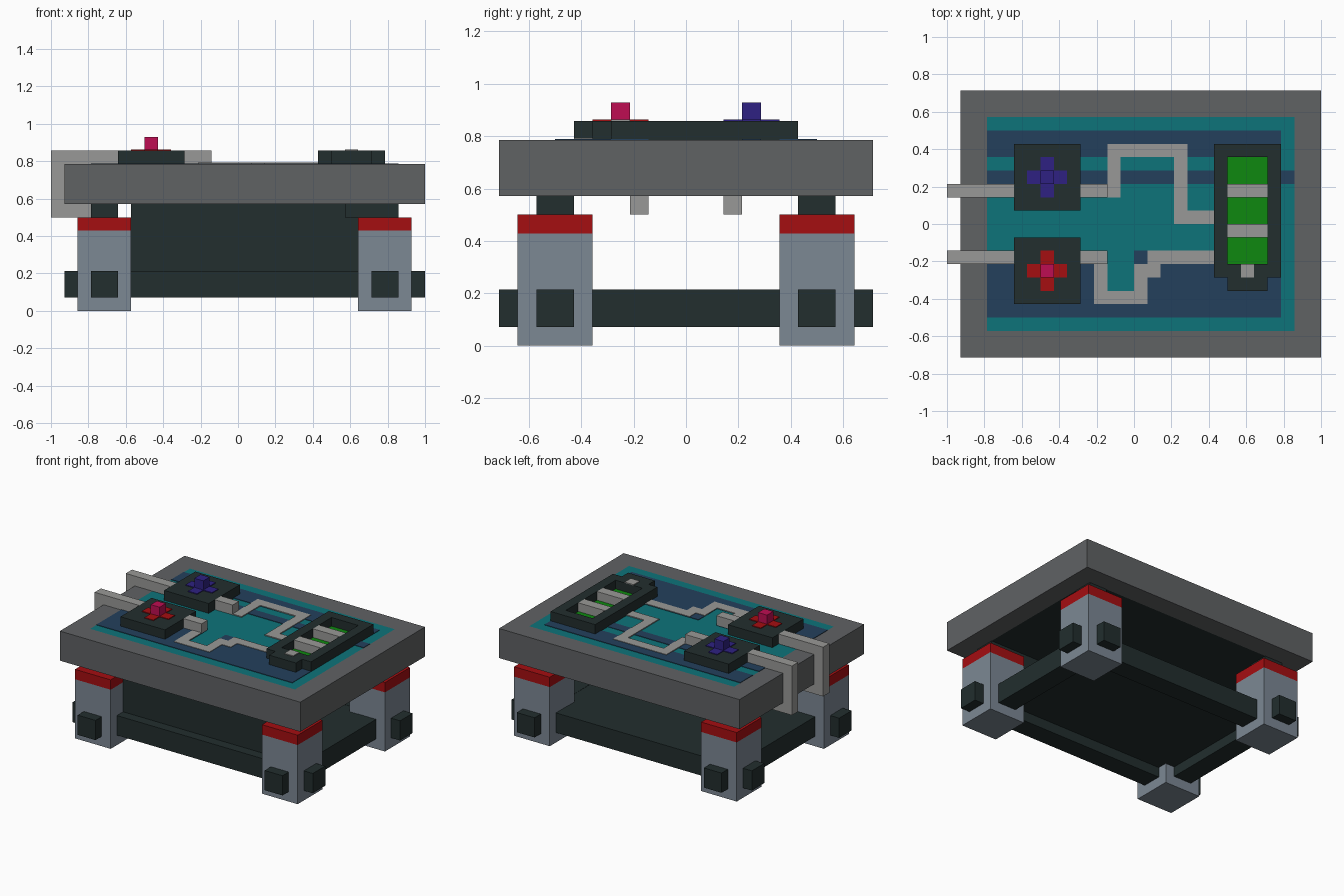
import bpy, bmesh

if "Cube" in bpy.data.objects:
    bpy.data.objects.remove(bpy.data.objects["Cube"])

U = 1 / 14  # modelling grid step


def linear(c):
    c /= 255
    return c / 12.92 if c <= 0.04045 else ((c + 0.055) / 1.055) ** 2.4


def material(name, r, g, b):
    m = bpy.data.materials.new(name)
    m.use_nodes = True
    col = (linear(r), linear(g), linear(b), 1)
    m.diffuse_color = col
    m.node_tree.nodes["Principled BSDF"].inputs["Base Color"].default_value = col
    return m


GREY = material("frame grey", 96, 98, 100)
STEEL = material("steel blue grey", 124, 136, 148)
SILVER = material("light grey", 153, 153, 151)
DARK = material("dark slate", 34, 46, 46)
RED = material("red", 165, 14, 17)
TEAL = material("teal", 13, 116, 122)
NAVY = material("navy", 36, 64, 92)
GREEN = material("green", 14, 136, 16)
INDIGO = material("indigo", 46, 33, 130)
PINK = material("magenta", 190, 13, 82)


def boxes(name, mat, *spans):
    """One object from boxes given as x0, x1, y0, y1, z0, z1 in grid steps."""
    bm = bmesh.new()
    for x0, x1, y0, y1, z0, z1 in spans:
        vs = bmesh.ops.create_cube(bm, size=1)["verts"]
        for v in vs:
            v.co = ((x1 if v.co.x > 0 else x0) * U,
                    (y1 if v.co.y > 0 else y0) * U,
                    (z1 if v.co.z > 0 else z0) * U)
    me = bpy.data.meshes.new(name)
    bm.to_mesh(me)
    bm.free()
    me.materials.append(mat)
    ob = bpy.data.objects.new(name, me)
    bpy.context.collection.objects.link(ob)
    return ob


def plates(name, mat, z, t, *rects):
    """Thin painted rectangles x0, x1, y0, y1 lying on height z."""
    return boxes(name, mat, *[(*r, z, z + t) for r in rects])


# Legs with red bands, necks and pegs
for sx, x in (("right", -12), ("left", 9)):
    for sy, s in (("front", -1), ("back", 1)):
        tag = f"{sy}_{sx}"
        y0, y1 = sorted((5 * s, 9 * s))
        n0, n1 = sorted((6 * s, 8 * s))
        p0, p1 = sorted((9 * s, 10 * s))
        boxes(tag + "_leg", STEEL, (x, x + 4, y0, y1, 0, 6))
        boxes(tag + "_leg_band", RED, (x, x + 4, y0, y1, 6, 7))
        nx = 8 if tag == "front_left" else x + 1
        boxes(tag + "_neck", DARK, (nx, x + 3, n0, n1, 7, 8))
        ox = x - 1 if x < 0 else x + 4
        boxes(tag + "_pegs", DARK, (x + 1, x + 3, p0, p1, 1, 3),
              (ox, ox + 1, n0, n1, 1, 3))

# Lower rails, shelf and front panel
for tag, s in (("front", -1), ("back", 1)):
    y0, y1 = sorted((6 * s, 8 * s))
    boxes(tag + "_rail", DARK, (-8, 9, y0, y1, 1, 3))
for tag, x in (("right", -11), ("left", 10)):
    boxes(tag + "_rail", DARK, (x, x + 2, -5, 5, 1, 3))
boxes("shelf", DARK, (-9, 10, -6, 6, 2, 2.98))
boxes("front_panel", DARK, (-8, 9, -7, -6, 3, 8))

# Table top: frame, dark underside, circuit board
boxes("table_frame", GREY, (-13, 14, -10, -8, 8, 11), (-13, 14, 8, 10, 8, 11),
      (-13, -11, -8, 8, 8, 11), (12, 14, -8, 8, 8, 11))
boxes("table_underside", DARK, (-11, 12, -8, 8, 8.02, 10))
boxes("circuit_board", TEAL, (-11, 12, -8, 8, 10, 11))
plates("navy_areas", NAVY, 11, 0.05, (-11, 11, 5, 7), (-11, 12, 3, 4),
       (-11, 11, -7, -5), (-11, -2, -5, -2), (0, 11, -5, -2))

# Printed traces
plates("back_trace", SILVER, 11, 0.1, (-4, -1, 2, 3), (-2, -1, 3, 5),
       (-2, 4, 5, 6), (3, 4, 1, 5), (3, 6, 0, 1))
plates("front_trace", SILVER, 11, 0.1, (-4, -2, -3, -2), (-3, -2, -5, -3),
       (-3, 1, -6, -5), (0, 1, -5, -4), (0, 2, -4, -3), (1, 6, -3, -2))

# Button modules with cables and plugs
for tag, s, cross, knob in (("front", -1, RED, PINK), ("back", 1, INDIGO, INDIGO)):
    y0, y1 = sorted((1 * s, 6 * s))
    c0, c1 = sorted((2 * s, 3 * s))
    m = 3.5 * s
    boxes(tag + "_module", DARK, (-9, -4, y0, y1, 11, 12))
    plates(tag + "_cross", cross, 12, 0.08, (-8, -5, m - .5, m + .5),
           (-7, -6, m + .5, m + 1.5), (-7, -6, m - 1.5, m - .5))
    boxes(tag + "_button", knob, (-7, -6, m - .5, m + .5, 12, 13))
    boxes(tag + "_plug", SILVER, (-4, -2, c0, c1, 11, 12))
    boxes(tag + "_cable", SILVER, (-14, -9, c0, c1, 11, 12),
          (-14, -13, c0, c1, 8, 11), (-14, -11, c0, c1, 7, 8))

# Battery: hollow case, green cell, clips and terminal
boxes("battery_case", DARK, (6, 7, -4, 6, 11, 12), (10, 11, -4, 6, 11, 12),
      (7, 10, 5, 6, 11, 12), (7, 10, -4, -3, 11, 12), (7, 10, -5, -4, 11, 12))
plates("battery_cell", GREEN, 11, 0.12, (7, 10, -3, 5))
boxes("battery_clips", SILVER, (7, 10, 2, 3, 11, 12), (7, 10, -1, 0, 11, 12))
plates("battery_terminal", SILVER, 12, 0.08, (8, 9, -4, -3))
